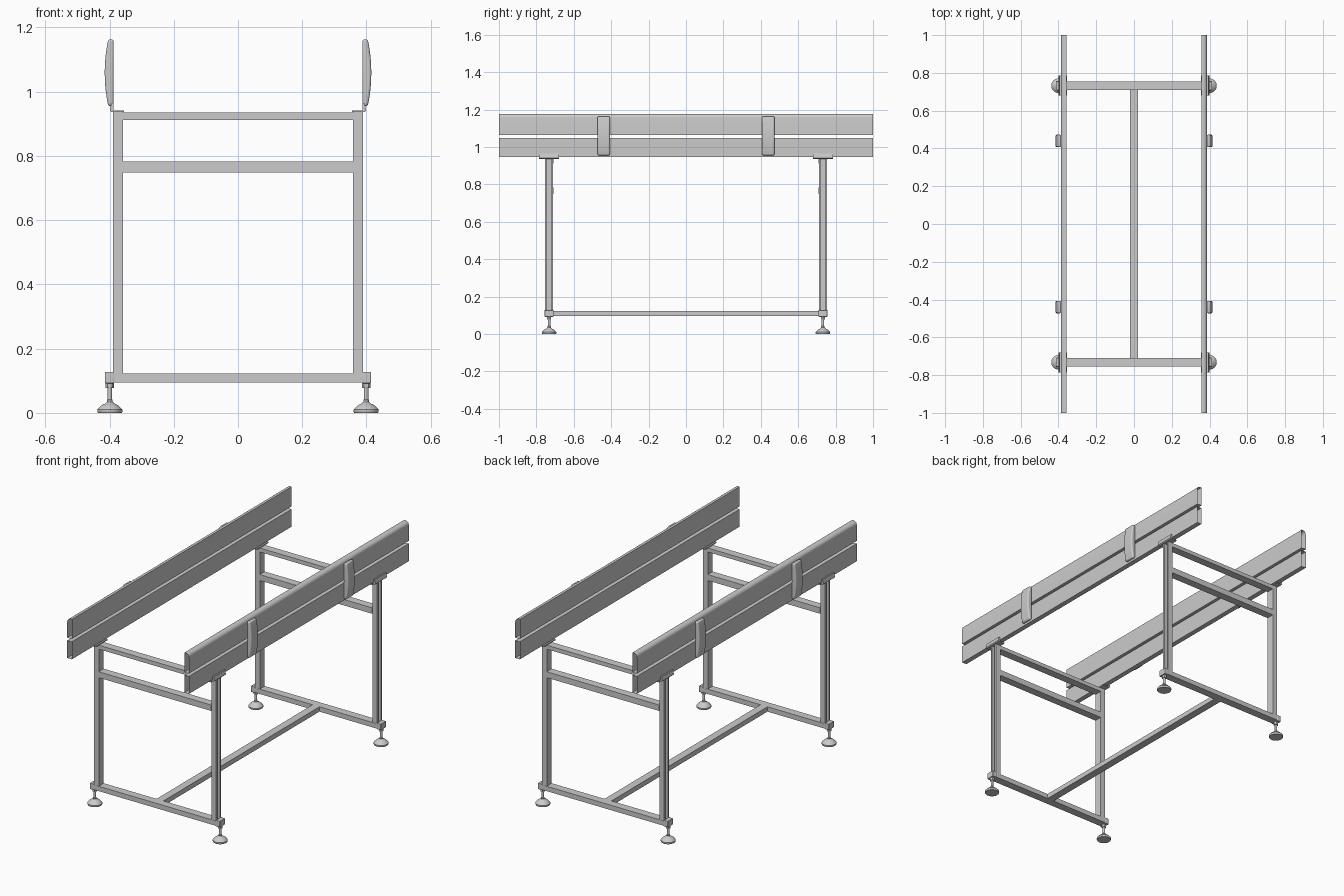
import bpy, bmesh, math

if "Cube" in bpy.data.objects:
    bpy.data.objects.remove(bpy.data.objects["Cube"])

SMOOTH = math.radians(35)


def finish(name, bm, smooth=False, bevel=0):
    bmesh.ops.recalc_face_normals(bm, faces=bm.faces)
    mesh = bpy.data.meshes.new(name)
    bm.to_mesh(mesh)
    bm.free()
    ob = bpy.data.objects.new(name, mesh)
    bpy.context.collection.objects.link(ob)
    if bevel:
        m = ob.modifiers.new("bevel", 'BEVEL')
        m.width, m.segments, m.limit_method = bevel, 3, 'ANGLE'
        m.angle_limit = math.radians(40)
    if smooth:
        bpy.ops.object.select_all(action='DESELECT')
        ob.select_set(True)
        bpy.context.view_layer.objects.active = ob
        bpy.ops.object.shade_smooth_by_angle(angle=SMOOTH)
    return ob


def extrude(name, profile, axis, a, b, caps=True, **kw):
    """Extrude a 2D profile: (x, z) along y or (x, y) along z."""
    bm = bmesh.new()
    place = (lambda p, t: (p[0], t, p[1])) if axis == 'y' else (lambda p, t: (p[0], p[1], t))
    lo = [bm.verts.new(place(p, a)) for p in profile]
    hi = [bm.verts.new(place(p, b)) for p in profile]
    n = len(profile)
    for i in range(n):
        j = (i + 1) % n
        bm.faces.new((lo[i], lo[j], hi[j], hi[i]))
    if caps:
        bm.faces.new(lo)
        bm.faces.new(hi)
    return finish(name, bm, **kw)


def box(name, x, y, z, **kw):
    return extrude(name, [(x[0], y[0]), (x[1], y[0]), (x[1], y[1]), (x[0], y[1])],
                   'z', z[0], z[1], **kw)


def lathe(name, profile, cx, cy, n=32):
    bm = bmesh.new()
    rings = [[bm.verts.new((cx + r * math.cos(2 * math.pi * i / n),
                            cy + r * math.sin(2 * math.pi * i / n), z)) for i in range(n)]
             for r, z in profile]
    for p, q in zip(rings, rings[1:]):
        for i in range(n):
            j = (i + 1) % n
            bm.faces.new((p[i], p[j], q[j], q[i]))
    bm.faces.new(rings[0])
    bm.faces.new(rings[-1])
    return finish(name, bm, smooth=True)


LEG_Y = 0.732
SIDES = ((-1, "left"), (1, "right"))
ENDS = ((-1, "front"), (1, "back"))

for sx, side in SIDES:
    # guard boards: open-ended extrusions, the upper one rounded at its outer top edge
    r = 0.02
    arc = [(0.387 - r + r * math.cos(t * math.pi / 12), 1.177 - r + r * math.sin(t * math.pi / 12))
           for t in range(7)]
    upper = [(0.358, 1.064), (0.387, 1.064)] + arc + [(0.358, 1.177)]
    lower = [(0.358, 0.947), (0.387, 0.947), (0.387, 1.048), (0.358, 1.048)]
    for label, prof in (("upper", upper), ("lower", lower)):
        extrude(f"{side}_{label}_board", [(sx * x, z) for x, z in prof], 'y', -1, 1,
                caps=False, smooth=True)

    for sy, end in ENDS:
        tag = f"{end}_{side}"
        y = sy * LEG_Y
        # bowed clip joining the two boards
        bow = [(0.387, 0.955)]
        for i in range(11):
            t = i / 10
            bow.append((0.404 + 0.011 * (1 - (2 * t - 1) ** 2), 0.955 + 0.208 * t))
        bow.append((0.387, 1.163))
        extrude(tag + "_clip", [(sx * x, z) for x, z in bow], 'y',
                sy * 0.44 - 0.033, sy * 0.44 + 0.033, smooth=True, bevel=0.007)

        # slotted leg, groove on the outer face
        w, g = 0.022, 0.011
        leg = [(0.358, -w), (0.389, -w), (0.389, -g), (0.368, -g),
               (0.368, g), (0.389, g), (0.389, w), (0.358, w)]
        extrude(tag + "_leg", [(sx * px, y + py) for px, py in leg], 'z', 0.123, 0.936)

        # angle bracket under the boards
        angle = [(0.355, 0.936), (0.394, 0.936), (0.399, 0.941), (0.394, 0.965),
                 (0.387, 0.965), (0.387, 0.942), (0.355, 0.942)]
        extrude(tag + "_bracket", [(sx * x, z) for x, z in angle], 'y', y - 0.053, y + 0.053)

        # foot holder, lock nut, threaded stem and levelling foot
        xs = sorted((sx * 0.387, sx * 0.414))
        box(tag + "_foot_holder", xs, (y - 0.024, y + 0.024), (0.092, 0.128),
            smooth=True, bevel=0.003)
        fx = sx * 0.399
        lathe(tag + "_nut", [(0.013, 0.077), (0.013, 0.093)], fx, y, 6)
        lathe(tag + "_stem", [(0.009, 0.025), (0.009, 0.04), (0.007, 0.042), (0.007, 0.08)],
              fx, y, 20)
        lathe(tag + "_foot", [(0.037, 0), (0.039, 0.003), (0.039, 0.01), (0.031, 0.019),
                              (0.022, 0.026), (0.014, 0.029), (0.01, 0.034)], fx, y)

# cross bars of each end frame
for sy, end in ENDS:
    ys = (sy * LEG_Y - 0.023, sy * LEG_Y + 0.023)
    box(end + "_top_bar", (-0.358, 0.358), ys, (0.912, 0.935))
    box(end + "_middle_bar", (-0.358, 0.358), ys, (0.748, 0.782))
    box(end + "_bottom_bar", (-0.389, 0.389), ys, (0.095, 0.123))

# long floor beam joining the end frames
box("floor_beam", (-0.022, 0.022), (-0.709, 0.709), (0.095, 0.123))
